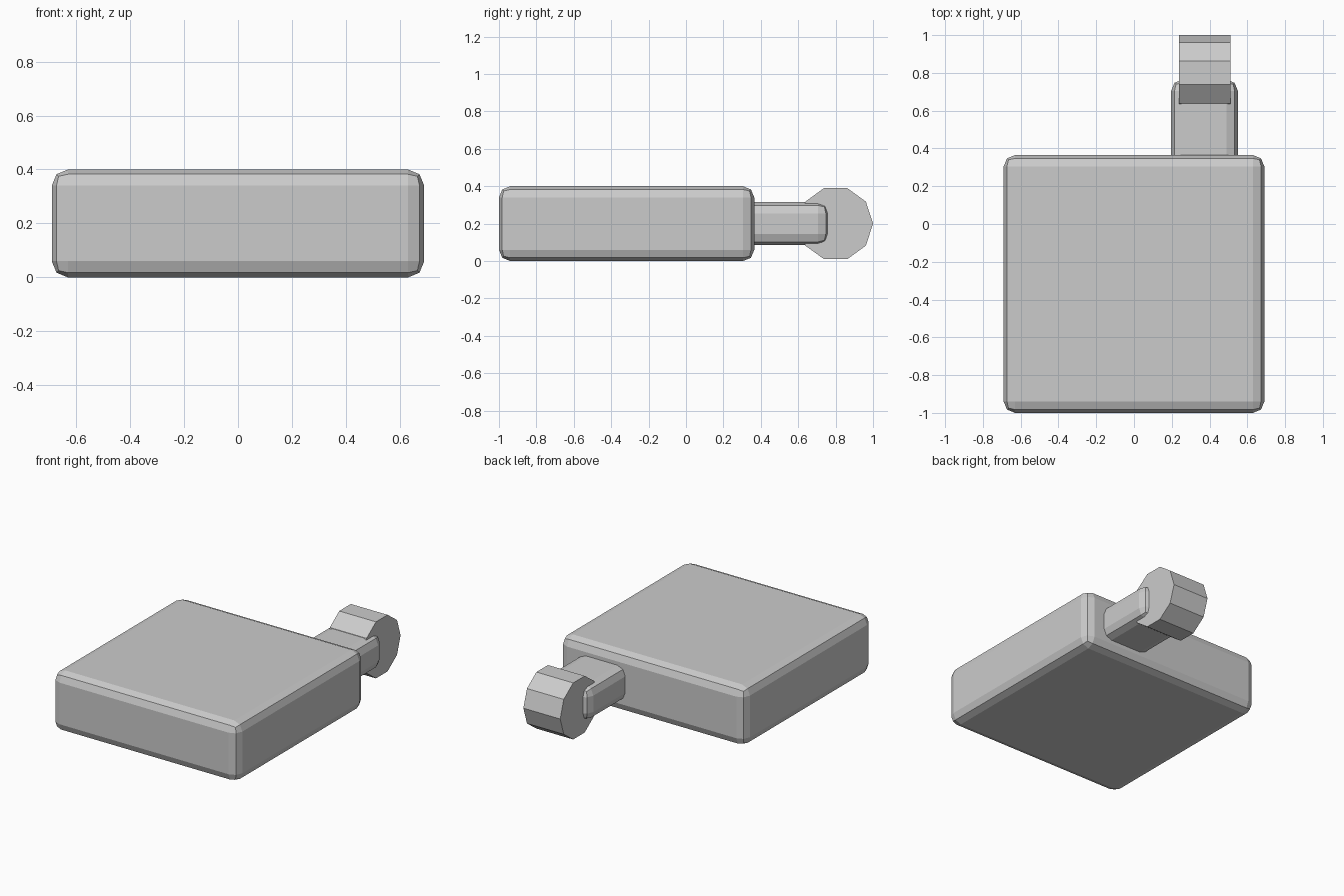
import bpy, bmesh, math
from mathutils import Matrix

if "Cube" in bpy.data.objects:
    bpy.data.objects.remove(bpy.data.objects["Cube"])


def finish(name, bm):
    mesh = bpy.data.meshes.new(name)
    bmesh.ops.recalc_face_normals(bm, faces=bm.faces)
    bm.to_mesh(mesh)
    bm.free()
    obj = bpy.data.objects.new(name, mesh)
    bpy.context.collection.objects.link(obj)
    return obj


def bevelled_box(name, lo, hi, width):
    bm = bmesh.new()
    size = [b - a for a, b in zip(lo, hi)]
    centre = [(a + b) / 2 for a, b in zip(lo, hi)]
    bmesh.ops.create_cube(bm, size=1, matrix=Matrix.Translation(centre) @ Matrix.Diagonal((*size, 1)))
    obj = finish(name, bm)
    bevel = obj.modifiers.new("Bevel", 'BEVEL')
    bevel.width = width
    bevel.segments = 2
    return obj


# Flat square body
bevelled_box("body", (-0.69, -1.0, 0.0), (0.69, 0.365, 0.4), 0.06)

# Short arm at the back, rooted inside the body
bevelled_box("arm", (0.197, 0.24, 0.085), (0.55, 0.765, 0.315), 0.06)

# Ten-sided wheel set into the end of the arm, axis along x
bm = bmesh.new()
bmesh.ops.create_cone(bm, cap_ends=True, segments=10, radius1=0.2, radius2=0.2, depth=0.274)
bmesh.ops.rotate(bm, verts=bm.verts, matrix=Matrix.Rotation(math.pi / 2, 3, 'Y'))
# Turn so that one corner points straight back along +y
tip = max(bm.verts, key=lambda v: v.co.y)
angle = math.atan2(tip.co.z, tip.co.y)
bmesh.ops.rotate(bm, verts=bm.verts, matrix=Matrix.Rotation(-angle, 3, 'X'))
bmesh.ops.translate(bm, verts=bm.verts, vec=(0.374, 0.8, 0.2))
finish("wheel", bm)
